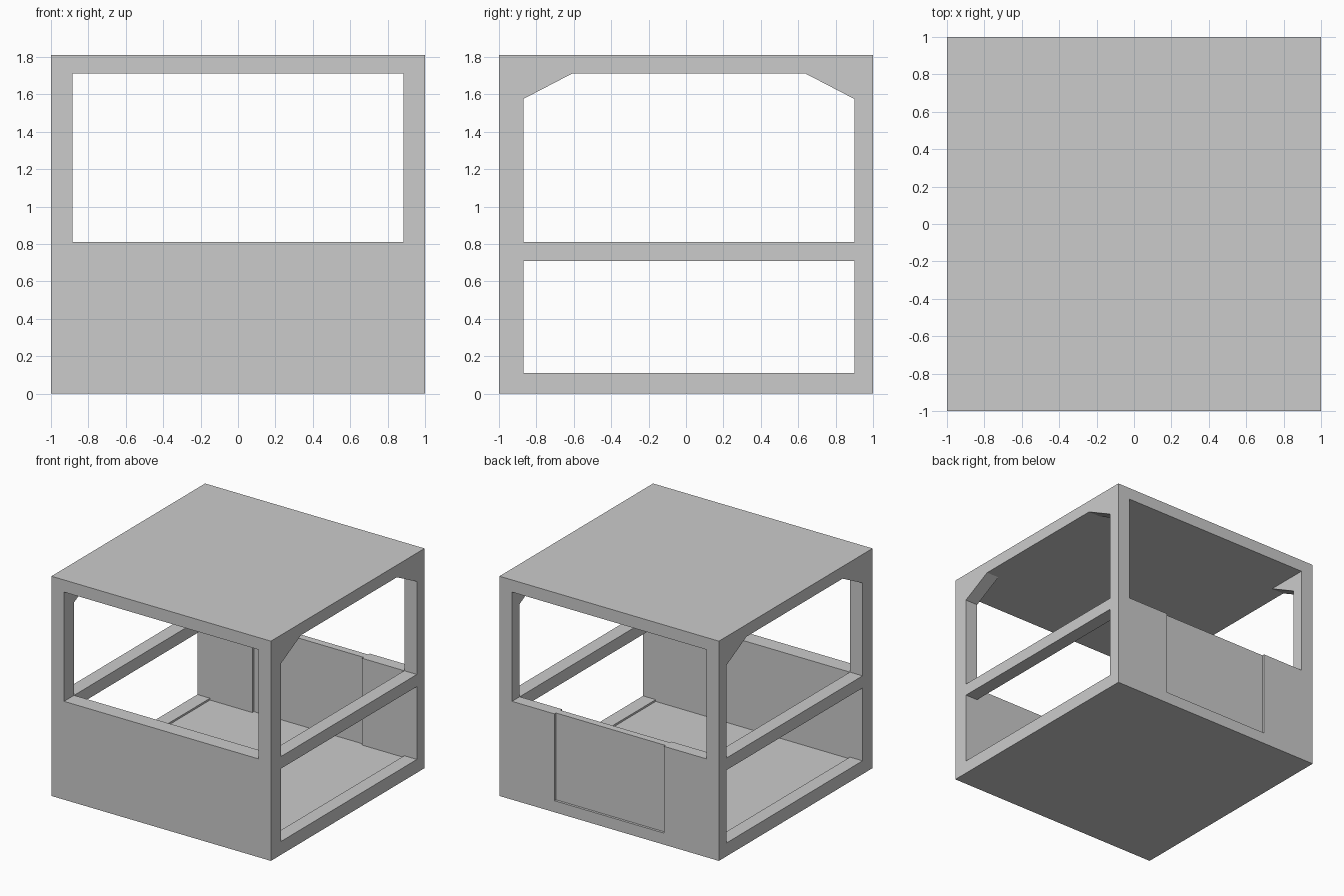
import bpy, bmesh
from mathutils import Vector

if "Cube" in bpy.data.objects:
    bpy.data.objects.remove(bpy.data.objects["Cube"])

TOP, CEIL, RAIL, SILL, FLOOR = 1.81, 1.71, 0.81, 0.11, 0.095
SIDE_X, FRONT_Y, BACK_Y = 0.885, -0.87, 0.90


def prism(name, profile, x0, x1):
    """Extrude a (y, z) profile along x."""
    bm = bmesh.new()
    face = bm.faces.new([bm.verts.new((x0, y, z)) for y, z in profile])
    ext = bmesh.ops.extrude_face_region(bm, geom=[face])
    verts = [g for g in ext["geom"] if isinstance(g, bmesh.types.BMVert)]
    bmesh.ops.translate(bm, verts=verts, vec=Vector((x1 - x0, 0, 0)))
    bmesh.ops.recalc_face_normals(bm, faces=bm.faces[:])
    mesh = bpy.data.meshes.new(name)
    bm.to_mesh(mesh)
    bm.free()
    obj = bpy.data.objects.new(name, mesh)
    bpy.context.collection.objects.link(obj)
    return obj


def box(name, x, y, z):
    return prism(name, [(y[0], z[0]), (y[1], z[0]), (y[1], z[1]), (y[0], z[1])], *x)


def cut(target, cutter):
    """Subtract the cutter for good and remove it."""
    cutter.hide_render = True
    mod = target.modifiers.new("cut", 'BOOLEAN')
    mod.operation, mod.solver, mod.object = 'DIFFERENCE', 'EXACT', cutter
    bpy.context.view_layer.objects.active = target
    bpy.ops.object.modifier_apply(modifier=mod.name)
    bpy.data.objects.remove(cutter, do_unlink=True)


# Solid booth, hollowed out
booth = box("booth_frame", (-1, 1), (-1, 1), (0, TOP))
cut(booth, box("room", (-SIDE_X, SIDE_X), (FRONT_Y, BACK_Y), (FLOOR, CEIL)))

# Open window through front and back
cut(booth, box("window", (-SIDE_X, SIDE_X), (-1.2, 1.2), (RAIL, CEIL)))

# Side openings: plain below the rail, with corner braces above it
cut(booth, box("lower_side", (-1.2, 1.2), (FRONT_Y, BACK_Y), (SILL, 0.71)))
cut(booth, prism("upper_side", [
    (FRONT_Y, RAIL), (BACK_Y, RAIL), (BACK_Y, 1.575),
    (0.64, CEIL), (-0.61, CEIL), (FRONT_Y, 1.575)], -1.2, 1.2))

# Doorway in the back wall, with a thinner door panel set into it
cut(booth, box("doorway", (-0.5, 0.5), (0.8, 1.2), (FLOOR, 0.9)))
box("back_door", (-0.5, 0.5), (0.92, 0.98), (FLOOR, RAIL))
